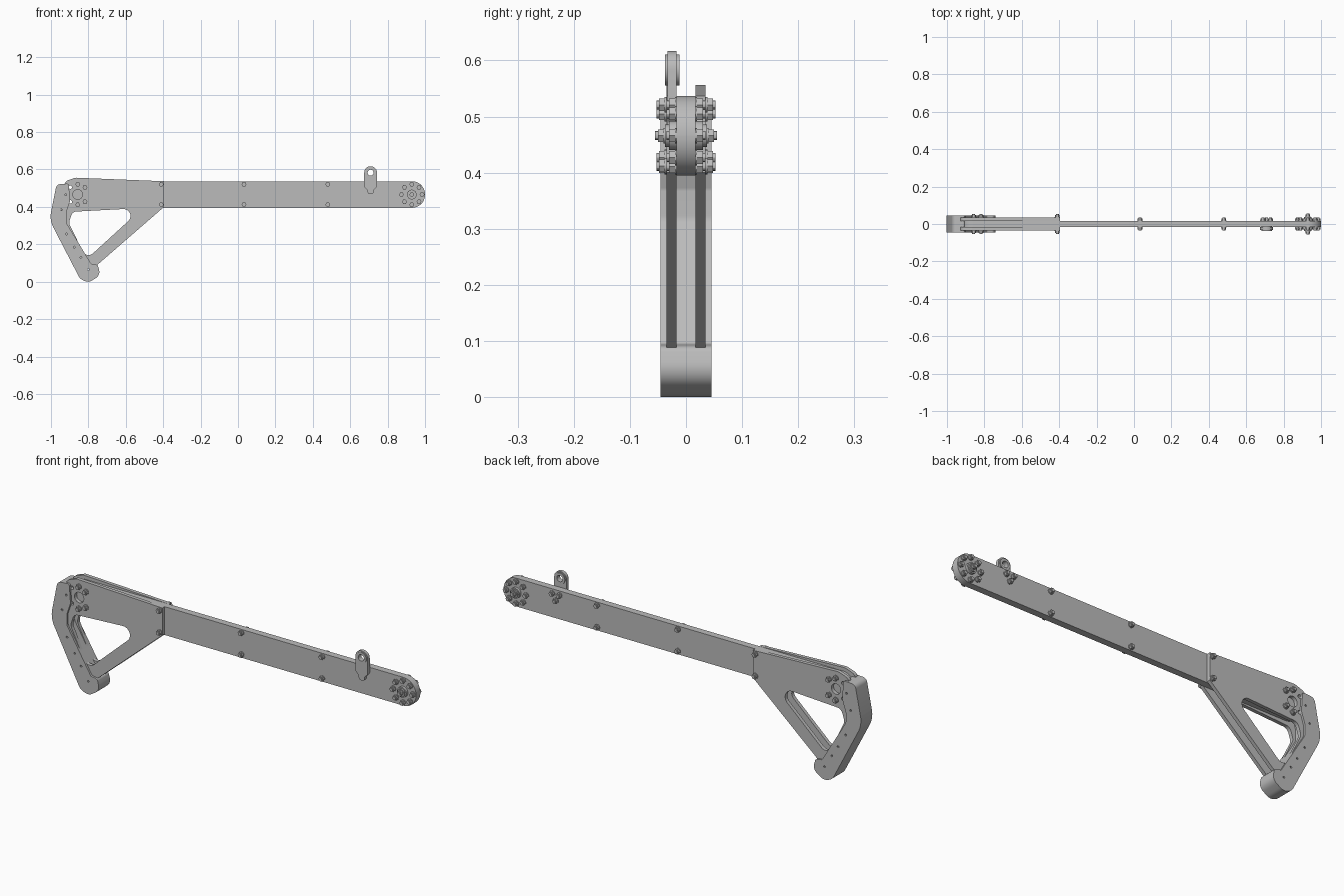
import bpy, bmesh
from math import sin, cos, pi, tan, radians
from mathutils import Vector

cube = bpy.data.objects.get("Cube")
if cube:
    bpy.data.objects.remove(cube, do_unlink=True)

metal = bpy.data.materials.new("grey_metal")
metal.use_nodes = True
GREY = (0.5, 0.5, 0.5, 1)
metal.diffuse_color = GREY
metal.node_tree.nodes["Principled BSDF"].inputs["Base Color"].default_value = GREY


def finish(name, bm):
    """Turn a bmesh into a clean, shaded object."""
    bmesh.ops.remove_doubles(bm, verts=bm.verts, dist=1e-5)
    bmesh.ops.recalc_face_normals(bm, faces=bm.faces)
    mesh = bpy.data.meshes.new(name)
    bm.to_mesh(mesh)
    bm.free()
    mesh.materials.clear()
    mesh.materials.append(metal)
    ob = bpy.data.objects.new(name, mesh)
    bpy.context.collection.objects.link(ob)
    bpy.ops.object.select_all(action='DESELECT')
    ob.select_set(True)
    bpy.context.view_layer.objects.active = ob
    bpy.ops.object.shade_smooth_by_angle(angle=radians(30))
    return ob


def rounded(corners, steps=7):
    """Polygon from (x, z, radius) corners with filleted corners."""
    out = []
    for i, (x, z, r) in enumerate(corners):
        p = Vector((x, z))
        a = (Vector(corners[i - 1][:2]) - p).normalized()
        b = (Vector(corners[(i + 1) % len(corners)][:2]) - p).normalized()
        if r == 0:
            out.append(p)
            continue
        half = a.angle(b) / 2
        centre = p + (a + b).normalized() * (r / sin(half))
        start = p + a * (r / tan(half)) - centre
        end = p + b * (r / tan(half)) - centre
        sweep = start.angle_signed(end)
        for k in range(steps + 1):
            t = -sweep * k / steps
            out.append(centre + Vector((start.x * cos(t) - start.y * sin(t),
                                        start.x * sin(t) + start.y * cos(t))))
    return out


def circle(x, z, r, n=24):
    return [Vector((x + r * cos(2 * pi * k / n), z + r * sin(2 * pi * k / n))) for k in range(n)]


def slab(name, loops, y0, y1):
    """Extrude an outline (first loop) with holes (other loops) from y0 to y1."""
    curve = bpy.data.curves.new(name, 'CURVE')
    curve.dimensions = '2D'
    curve.fill_mode = 'BOTH'
    curve.extrude = (y1 - y0) / 2
    for loop in loops:
        spline = curve.splines.new('POLY')
        spline.points.add(len(loop) - 1)
        for pt, co in zip(spline.points, loop):
            pt.co = (co.x, co.y, 0, 1)
        spline.use_cyclic_u = True
    tmp = bpy.data.objects.new(name + "_profile", curve)
    bpy.context.collection.objects.link(tmp)
    mesh = bpy.data.meshes.new_from_object(tmp.evaluated_get(bpy.context.evaluated_depsgraph_get()))
    bm = bmesh.new()
    bm.from_mesh(mesh)
    for v in bm.verts:
        x, z, d = v.co
        v.co = (x, (y0 + y1) / 2 - d, z)
    bpy.data.objects.remove(tmp, do_unlink=True)
    bpy.data.curves.remove(curve)
    bpy.data.meshes.remove(mesh)
    return finish(name, bm)


def prism(bm, x, z, r, y0, y1, n):
    """Closed cylinder along y."""
    ends = [[bm.verts.new((p.x, y, p.y)) for p in circle(x, z, r, n)] for y in (y0, y1)]
    for ring in ends:
        bm.faces.new(ring)
    for k in range(n):
        j = (k + 1) % n
        bm.faces.new((ends[0][k], ends[0][j], ends[1][j], ends[1][k]))


def bolts(name, spots, face, sides=(-1, 1)):
    """Washer, hex head and stub on each side, standing on y = +-face."""
    bm = bmesh.new()
    for x, z in spots:
        for s in sides:
            prism(bm, x, z, 0.014, s * (face - 0.002), s * (face + 0.003), 16)
            prism(bm, x, z, 0.013, s * face, s * (face + 0.013), 6)
            prism(bm, x, z, 0.008, s * face, s * (face + 0.018), 12)
    return finish(name, bm)


BEAM, PLATE, PAD = 0.017, 0.035, 0.045
MID = 0.466
HUB_X, PIVOT_X, RING = 0.929, -0.857, 0.055


def ring_spot(cx, degrees):
    return (cx + RING * cos(radians(degrees)), MID + RING * sin(radians(degrees)))


pin_holes = [circle(*ring_spot(PIVOT_X, a), 0.009, 16) for a in (135, 225)]

# Long beam with two round ends
beam = rounded([(-0.928, 0.395, 0.07), (1, 0.395, 0.07), (1, 0.537, 0.07), (-0.928, 0.537, 0.07)], 14)
slab("beam", [beam] + pin_holes, -BEAM, BEAM)

# Pair of side plates with a triangular opening
plate = rounded([(-0.395, 0.4, 0), (-0.395, 0.537, 0), (-0.87, 0.556, 0.03), (-0.93, 0.535, 0.03),
                 (-0.925, 0.44, 0), (-0.965, 0.33, 0.02), (-0.83, 0.07, 0), (-0.775, 0.07, 0)])
opening = rounded([(-0.905, 0.315, 0.04), (-0.885, 0.374, 0.03), (-0.51, 0.394, 0.037), (-0.81, 0.12, 0.035)])
for label, s in (("front", -1), ("back", 1)):
    y0, y1 = sorted((s * BEAM, s * PLATE))
    slab(label + "_side_plate", [plate, opening, circle(PIVOT_X, MID, 0.026)] + pin_holes, y0, y1)

# Thick curved pad along the end, with pin holes
pad = rounded([(-0.905, 0.525, 0.01), (-0.97, 0.52, 0.025), (-1.008, 0.33, 0.12), (-0.845, 0.016, 0.04),
               (-0.8, -0.006, 0.045), (-0.735, 0.035, 0.04), (-0.75, 0.09, 0.015), (-0.785, 0.095, 0.01),
               (-0.918, 0.315, 0.03), (-0.918, 0.37, 0.02), (-0.898, 0.43, 0.02)])
pins = [(-0.922, 0.465), (-0.945, 0.385), (-0.917, 0.255), (-0.875, 0.185), (-0.84, 0.13), (-0.8, 0.065)]
slab("end_pad", [pad] + [circle(x, z, 0.005, 10) for x, z in pins], -PAD, PAD)

# Bolts through beam and plates
bolts("beam_bolts", [(x, z) for x in (0.032, 0.48) for z in (0.412, 0.521)], BEAM)
bolts("plate_bolts", [(-0.41, z) for z in (0.412, 0.521)], PLATE)
bolts("pivot_bolts", [ring_spot(PIVOT_X, a) for a in (-90, -45, 45, 90)], PLATE)
bolts("hub_ring_bolts", [ring_spot(HUB_X, a) for a in range(0, 360, 45)], BEAM)

# Hub at the round end, with a long centre bolt
bm = bmesh.new()
for s in (-1, 1):
    prism(bm, HUB_X, MID, 0.026, s * 0.015, s * 0.03, 24)
    prism(bm, HUB_X, MID, 0.02, s * 0.03, s * 0.037, 24)
finish("hub_spacer", bm)
bolts("hub_bolt", [(HUB_X, MID)], 0.037)

# Lifting lug with a raised eye, bolted to the front of the beam
LUG_X, EYE_Z = 0.709, 0.583
lug = rounded([(LUG_X - 0.034, 0.617, 0.033), (LUG_X - 0.034, 0.507, 0.012), (LUG_X - 0.017, 0.49, 0.008),
               (LUG_X - 0.016, 0.468, 0.014), (LUG_X + 0.016, 0.468, 0.014), (LUG_X + 0.017, 0.49, 0.008),
               (LUG_X + 0.034, 0.507, 0.012), (LUG_X + 0.034, 0.617, 0.033)])
slab("lifting_lug", [lug, circle(LUG_X, EYE_Z, 0.016)], -0.033, -BEAM)
for label, y0, y1 in (("front", -0.037, -0.033), ("back", -BEAM, -0.012)):
    slab(label + "_lug_eye", [circle(LUG_X, EYE_Z, 0.028, 32), circle(LUG_X, EYE_Z, 0.016)], y0, y1)
bolts("lug_nuts", [(LUG_X - 0.02, 0.515), (LUG_X + 0.02, 0.515), (LUG_X, 0.484)], BEAM, (1,))
